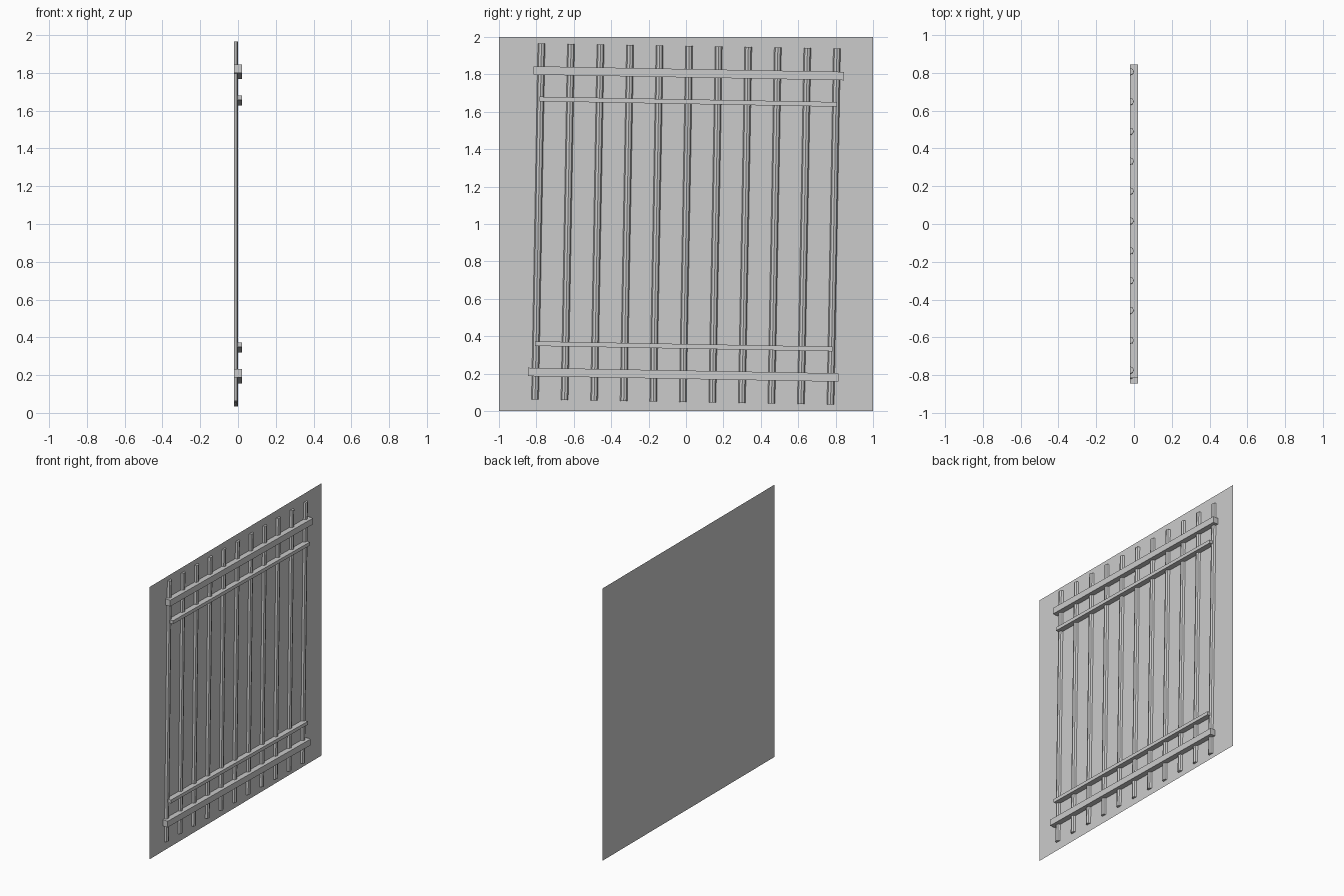
import bpy, bmesh, math
from mathutils import Matrix

if "Cube" in bpy.data.objects:
    bpy.data.objects.remove(bpy.data.objects["Cube"])

BACK = -0.02                      # x of the backing sheet
TILT = (Matrix.Translation((0, 0, 1))
        @ Matrix.Rotation(math.radians(-1.03), 4, 'X'))


def make(name, verts, faces, matrix=None):
    mesh = bpy.data.meshes.new(name)
    mesh.from_pydata(verts, [], faces)
    if matrix:
        mesh.transform(matrix)
    bm = bmesh.new()
    bm.from_mesh(mesh)
    if len(faces) > 1:
        bmesh.ops.recalc_face_normals(bm, faces=bm.faces)
    bm.to_mesh(mesh)
    bm.free()
    obj = bpy.data.objects.new(name, mesh)
    bpy.context.collection.objects.link(obj)
    return obj


def prism(name, profile, axis, half, matrix):
    """Extrude an (x, other) profile along y or z, between -half and +half."""
    n = len(profile)
    verts = []
    for s in (-half, half):
        verts += [(x, s, c) if axis == 'Y' else (x, c, s) for x, c in profile]
    faces = [tuple(range(n)), tuple(range(n, 2 * n))]
    faces += [(i, (i + 1) % n, (i + 1) % n + n, i + n) for i in range(n)]
    return make(name, verts, faces, matrix)


# Flat backing sheet
make("backing_sheet",
     [(BACK, -1, 0), (BACK, 1, 0), (BACK, 1, 2), (BACK, -1, 2)], [(0, 1, 2, 3)])

# Eleven upright bars, half-round and faceted, lying against the sheet
R = 0.019
half_round = [(BACK + R * math.sin(math.pi * i / 4), -R * math.cos(math.pi * i / 4))
              for i in range(5)]
for i in range(11):
    prism("upright_bar", half_round, 'Z', 0.952,
          TILT @ Matrix.Translation((0, (i - 5) * 0.158, 0)))

# Wide and narrow cross rails at top and bottom
for name, offset, height, length in (("wide_rail", 0.806, 0.045, 1.66),
                                     ("narrow_rail", 0.654, 0.025, 1.59)):
    h = height / 2
    box = [(BACK, -h), (0.02, -h), (0.02, h), (BACK, h)]
    for side in (-1, 1):
        prism(name, box, 'Y', length / 2,
              TILT @ Matrix.Translation((0, 0, side * offset)))
